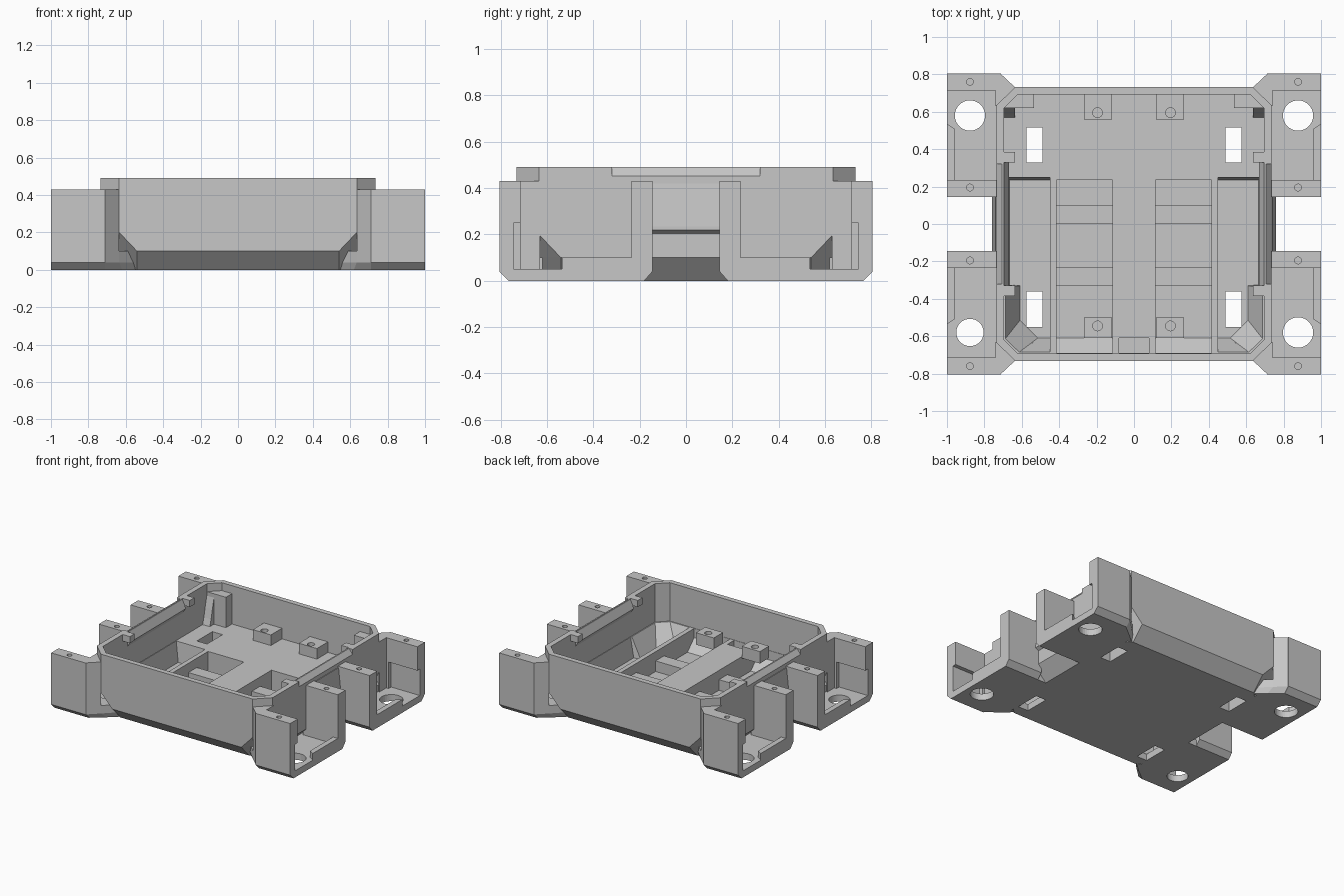
import bpy, bmesh, math

cube = bpy.data.objects.get("Cube")
if cube:
    bpy.data.objects.remove(cube, do_unlink=True)

grey = bpy.data.materials.new("light_grey")
grey.use_nodes = True
grey.diffuse_color = (0.57, 0.57, 0.57, 1)
grey.node_tree.nodes["Principled BSDF"].inputs["Base Color"].default_value = (0.57, 0.57, 0.57, 1)


def loft(name, rings):
    """Join equal rings of points into a closed solid."""
    bm = bmesh.new()
    rows = [[bm.verts.new(p) for p in ring] for ring in rings]
    n = len(rows[0])
    for a, b in zip(rows, rows[1:]):
        for i in range(n):
            bm.faces.new((a[i], a[(i + 1) % n], b[(i + 1) % n], b[i]))
    bm.faces.new(rows[0])
    bm.faces.new(rows[-1])
    bmesh.ops.recalc_face_normals(bm, faces=bm.faces)
    mesh = bpy.data.meshes.new(name)
    bm.to_mesh(mesh)
    bm.free()
    mesh.materials.append(grey)
    ob = bpy.data.objects.new(name, mesh)
    bpy.context.collection.objects.link(ob)
    return ob


def prism(name, axis, outline, lo, hi, sx=1, sy=1):
    """Extrude an outline along x, y or z, optionally mirrored."""
    def place(p, q, t):
        x, y, z = {"x": (t, p, q), "y": (p, t, q), "z": (p, q, t)}[axis]
        return (x * sx, y * sy, z)
    return loft(name, [[place(p, q, t) for p, q in outline] for t in (lo, hi)])


def taper(name, low, z0, high, z1, sx=1, sy=1):
    """Blend one plan outline into another, optionally mirrored."""
    return loft(name, [[(x * sx, y * sy, z) for x, y in ring] for ring, z in ((low, z0), (high, z1))])


def box(name, x0, x1, y0, y1, z0, z1, sx=1, sy=1):
    return prism(name, "z", [(x0, y0), (x1, y0), (x1, y1), (x0, y1)], z0, z1, sx, sy)


def cylinder(name, x, y, r, z0, z1):
    ring = [(x + r * math.cos(i * math.tau / 32), y + r * math.sin(i * math.tau / 32)) for i in range(32)]
    return prism(name, "z", ring, z0, z1)


def cut(ob, cutter):
    """Subtract a cutter, then discard it."""
    cutter.hide_render = True
    mod = ob.modifiers.new("cut", "BOOLEAN")
    mod.operation, mod.solver, mod.object = "DIFFERENCE", "EXACT", cutter
    bpy.context.view_layer.update()
    graph = bpy.context.evaluated_depsgraph_get()
    mesh = bpy.data.meshes.new_from_object(ob.evaluated_get(graph))
    ob.modifiers.clear()
    ob.data = mesh
    bpy.data.objects.remove(cutter, do_unlink=True)


def octagon(hx, hy, cx, cy, z):
    half = [(hx, -cy), (hx, cy), (cx, hy), (-cx, hy)]
    return [(x, y, z) for x, y in half + [(-x, -y) for x, y in half]]


# Tray shell with a tapered underside
tray = loft("tray", [octagon(.64, .635, .54, .54, 0), octagon(.735, .732, .54, .54, .1),
                     octagon(.735, .732, .635, .635, .2), octagon(.735, .732, .635, .635, .49)])
cut(tray, loft("cavity", [octagon(.695, .693, .62, .62, z) for z in (.2, .6)]))

# Sunken bays in the front part of the floor, the outer ones with sloped sides
inner_bay = [(.235, .05), (-.61, .05), (-.69, .13), (-.69, .25), (.235, .25)]
bay_low = [(.45, .235), (.45, -.61), (.515, -.61), (.61, -.515), (.61, -.33), (.665, -.325), (.665, .235)]
bay_high = [(.45, .25), (.45, -.69), (.62, -.69), (.693, -.62), (.693, -.335), (.693, -.325), (.693, .25)]
for sx in (1, -1):
    cut(tray, prism("inner_bay", "x", inner_bay, .115, .415, sx))
    cut(tray, taper("outer_bay", bay_low, .05, bay_high, .21, sx))
cut(tray, box("front_recess", -.08, .08, -.69, -.61, .15, .25))

# Floor windows and the bevels outside the side rims
for sx in (1, -1):
    for y0, y1 in ((.33, .515), (-.55, -.36)):
        cut(tray, box("window", .49, .575, y0, y1, -.1, .3, sx))
    cut(tray, prism("rim_bevel", "y", [(.705, .5), (.705, .49), (.737, .45), (.8, .45), (.8, .5)], -.32, .32, sx))

for sx in (1, -1):
    side = "left" if sx > 0 else "right"

    # Cross ribs in the inner bays
    for y in (.05, -.28):
        box(side + "_bay_rib", .11, .42, y - .05, y + .05, .04, .13, sx)

    # Back corner pillar with its foot
    box(side + "_back_pillar", .535, .71, .62, .71, .19, .43, sx)
    prism(side + "_pillar_foot", "x", [(.57, .2), (.625, .2), (.625, .42), (.6, .32), (.585, .25)], .635, .7, sx)

    # Screw posts on the floor
    for where, y0, y1, hole_y in (("back", .56, .7, .595), ("front", -.61, -.5, -.545)):
        post = box(f"{side}_{where}_post", .117, .268, y0, y1, .19, .28, sx)
        cut(post, cylinder("post_hole", .195 * sx, hole_y, .026, .22, .4))

    # Bulge outside the side wall and sloped rail inside its rim
    prism(side + "_wall_bulge", "y", [(.72, .195), (.76, .22), (.76, .235), (.74, .42), (.72, .42)], -.15, .15, sx)
    prism(side + "_rim_rail", "y", [(.7, .49), (.667, .42), (.7, .37)], -.33, .33, sx)

    for sy in (1, -1):
        corner = side + ("_back" if sy > 0 else "_front")

        # Clip tab at each end of the rail
        box(corner + "_clip_tab", .635, .71, .33, .385, .44, .49, sx, sy)

        # Open motor bracket: floor with two upright walls
        profile = [(.18, 0), (.765, 0), (.805, .04), (.805, .43), (.715, .43), (.715, .05),
                   (.235, .05), (.235, .43), (.145, .43), (.145, .04)]
        bracket = prism(corner + "_bracket", "x", profile, .71, 1, sx, sy)
        cut(bracket, box("wall_recess", .76, 1.1, .7, .745, .05, .25, sx, sy))
        r = .073 if (sx, sy) == (-1, -1) else .081
        cut(bracket, cylinder("shaft_hole", .877 * sx, .58 * sy, r, -.1, .2))
        for y in (.76, .195):
            cut(bracket, cylinder("screw_hole", .877 * sx, y * sy, .018, .33, .5))
        prism(corner + "_bracket_lip", "z", [(.96, .23), (1, .23), (1, .535), (.96, .51)], .04, .1, sx, sy)

        # Floor and angled web joining bracket to tray
        box(corner + "_bracket_root", .58, .73, .18, .64, 0, .05, sx, sy)
        prism(corner + "_web", "z", [(.635, .73), (.715, .805), (.74, .805), (.74, .63)], .04, .43, sx, sy)
        root = [(.54, .635), (.635, .73), (.715, .805), (.73, .62)]
        prism(corner + "_web_root", "z", root, .04, .1, sx, sy)
        taper(corner + "_web_base", [(.54, .62), (.62, .69), (.715, .765), (.73, .62)], 0, root, .04, sx, sy)
